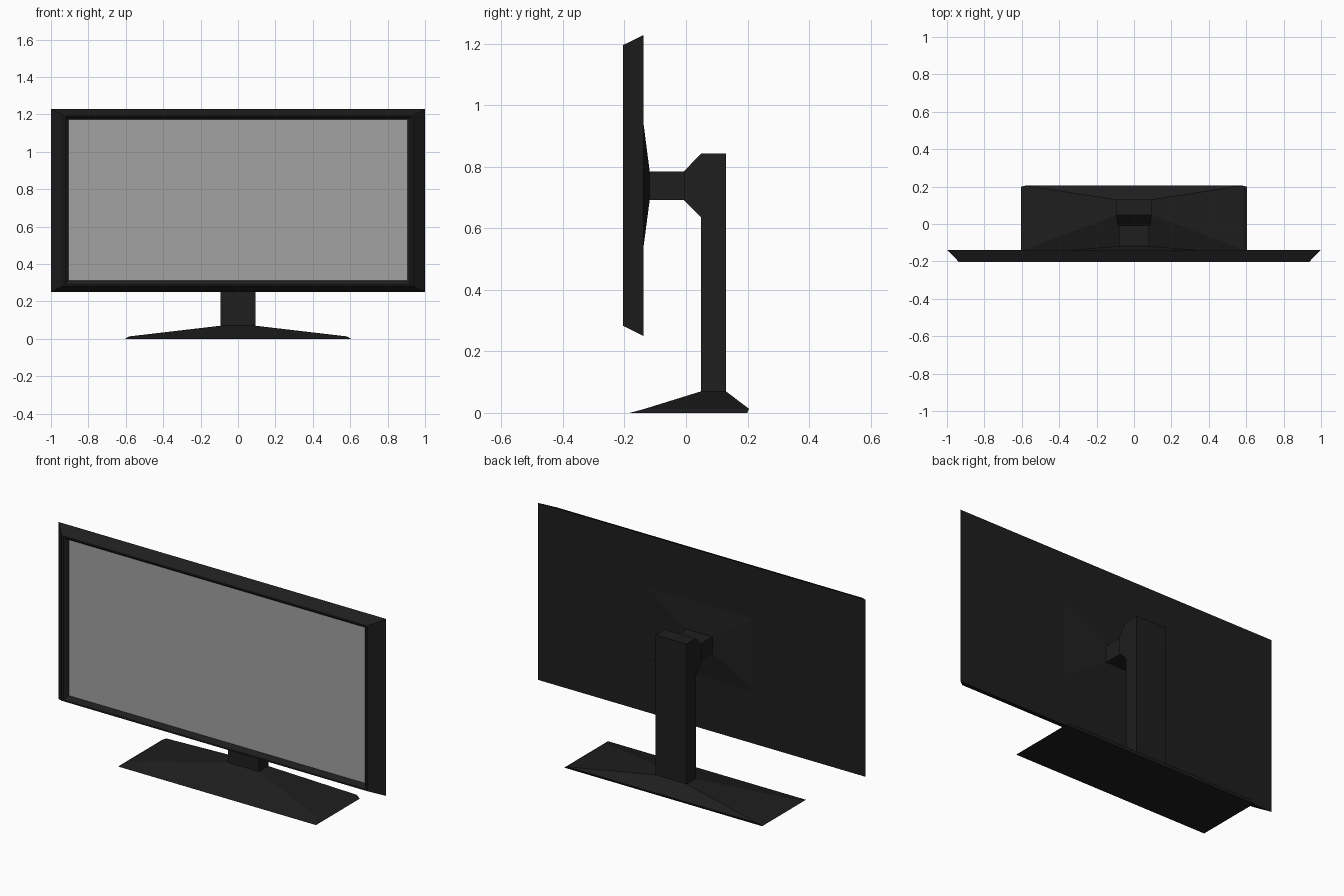
import bpy, bmesh

if "Cube" in bpy.data.objects:
    bpy.data.objects.remove(bpy.data.objects["Cube"])


def material(name, v):
    m = bpy.data.materials.new(name)
    m.diffuse_color = (v, v, v, 1)
    m.use_nodes = True
    m.node_tree.nodes["Principled BSDF"].inputs["Base Color"].default_value = m.diffuse_color
    return m


BLACK = material("dark_plastic", 0.013)
GREY = material("screen_grey", 0.36)


def loft(name, axis, sections, mat=BLACK, cap_end=True):
    """Loft rectangles along 'y' or 'z'. Section: (position, half width, low, high)."""
    bm = bmesh.new()
    rings = []
    for p, w, lo, hi in sections:
        pts = [(-w, lo), (w, lo), (w, hi), (-w, hi)]
        rings.append([bm.verts.new((a, p, b) if axis == 'y' else (a, b, p))
                      for a, b in pts])
    for r0, r1 in zip(rings, rings[1:]):
        for i in range(4):
            j = (i + 1) % 4
            bm.faces.new((r0[i], r0[j], r1[j], r1[i]))
    bm.faces.new(rings[0][::-1])
    if cap_end and len(rings) > 1:
        bm.faces.new(rings[-1])
    bmesh.ops.recalc_face_normals(bm, faces=bm.faces)
    me = bpy.data.meshes.new(name)
    bm.to_mesh(me)
    bm.free()
    me.materials.append(mat)
    ob = bpy.data.objects.new(name, me)
    bpy.context.collection.objects.link(ob)
    return ob


# Housing: flat back, bevelled sides, thin front rim, sloped recess
loft("housing", 'y', [
    (-0.138, 1.0, 0.25, 1.228),
    (-0.204, 0.935, 0.283, 1.196),
    (-0.204, 0.925, 0.291, 1.188),
    (-0.184, 0.905, 0.312, 1.173)], cap_end=False)

# Display panel filling the recess, front face only
loft("screen", 'y', [(-0.184, 0.905, 0.312, 1.173)], GREY)

# Shallow pyramid on the back where the arm attaches
loft("rear_mount", 'y', [
    (-0.138, 0.33, 0.54, 0.94),
    (-0.118, 0.08, 0.692, 0.785)])

# Arm between the mount and the column, flaring into the column head
loft("arm", 'y', [
    (-0.118, 0.08, 0.692, 0.785),
    (-0.007, 0.08, 0.692, 0.785)])
loft("arm_flare", 'y', [
    (-0.007, 0.09, 0.692, 0.785),
    (0.049, 0.094, 0.635, 0.843)])

# Upright column
loft("column", 'z', [
    (0.07, 0.094, 0.049, 0.13),
    (0.843, 0.094, 0.049, 0.13)])

# Sloped foot rising to the column
loft("base", 'z', [
    (0.0, 0.605, -0.183, 0.199),
    (0.013, 0.582, -0.135, 0.205),
    (0.07, 0.094, 0.049, 0.13)])
